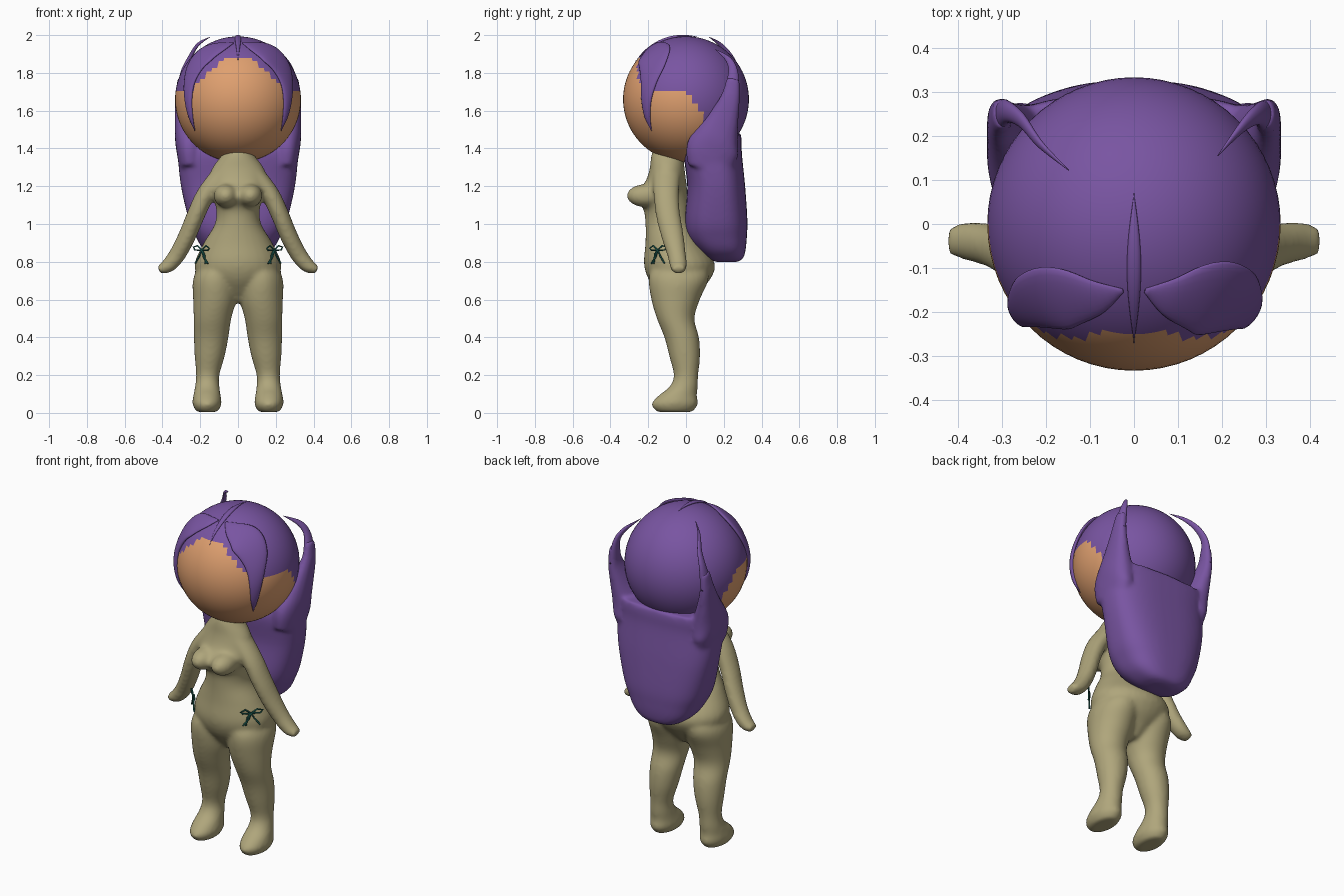
import bpy, bmesh, math
from mathutils import Vector

if "Cube" in bpy.data.objects:
    bpy.data.objects.remove(bpy.data.objects["Cube"])

HEAD, R = Vector((0, 0, 1.66)), 0.333
X = Vector((1, 0, 0))


def mat(name, col):
    m = bpy.data.materials.new(name)
    m.diffuse_color = (*col, 1)
    m.use_nodes = True
    m.node_tree.nodes["Principled BSDF"].inputs["Base Color"].default_value = m.diffuse_color
    return m


SKIN = mat("face_tan", (0.74, 0.35, 0.16))
CLOTH = mat("body_khaki", (0.43, 0.38, 0.2))
HAIR = mat("hair_purple", (0.19, 0.09, 0.36))
GREEN = mat("bow_green", (0.015, 0.13, 0.1))


def spline(rows, n):
    """Catmull-Rom interpolation through rows of numbers."""
    out = []
    for i in range(len(rows) - 1):
        a, b = rows[max(i - 1, 0)], rows[i]
        c, d = rows[i + 1], rows[min(i + 2, len(rows) - 1)]
        for k in range(n):
            t = k / n
            out.append([q + 0.5 * t * (r - p + t * (2 * p - 5 * q + 4 * r - s + t * (3 * (q - r) + s - p)))
                        for p, q, r, s in zip(a, b, c, d)])
    return out + [list(rows[-1])]


def loft(bm, rows, flat=False, radial=False, power=2, seg=28, n=5):
    """Skin a tube over rows of x, y, z, half-width u, half-width v."""
    rows = spline(rows, n)
    pts = [Vector(r[:3]) for r in rows]
    rings = []
    for i, p in enumerate(pts):
        t = (pts[min(i + 1, len(pts) - 1)] - pts[max(i - 1, 0)]).normalized()
        if flat:
            t = Vector((0, 0, 1))
        ref = (p - HEAD) if radial else X
        u = (ref - t * ref.dot(t)).normalized()
        v = t.cross(u)
        ring = []
        for k in range(seg):
            a = 2 * math.pi * k / seg
            c, s = math.cos(a), math.sin(a)
            c = math.copysign(abs(c) ** (2 / power), c) * max(rows[i][3], 0.0008)
            s = math.copysign(abs(s) ** (2 / power), s) * max(rows[i][4], 0.0008)
            ring.append(bm.verts.new(p + u * c + v * s))
        rings.append(ring)
    faces = [bm.faces.new((A[k], A[(k + 1) % seg], B[(k + 1) % seg], B[k]))
             for A, B in zip(rings, rings[1:]) for k in range(seg)]
    faces += [bm.faces.new(rings[0][::-1]), bm.faces.new(rings[-1])]
    bmesh.ops.recalc_face_normals(bm, faces=faces)


def finish(bm, name, *mats):
    me = bpy.data.meshes.new(name)
    for f in bm.faces:
        f.smooth = True
    bm.to_mesh(me)
    bm.free()
    ob = bpy.data.objects.new(name, me)
    bpy.context.collection.objects.link(ob)
    for m in mats:
        me.materials.append(m)
    return ob


def fuse(ob, iterations):
    """Melt overlapping pieces into one soft skin."""
    rm = ob.modifiers.new("fuse", "REMESH")
    rm.mode, rm.voxel_size, rm.use_smooth_shade = "VOXEL", 0.01, True
    sm = ob.modifiers.new("soften", "SMOOTH")
    sm.factor, sm.iterations = 0.5, iterations


def mirrored(rows, s):
    return [(r[0] * s, *r[1:]) for r in rows]


# Head: ball with a stepped hairline chosen per face
bm = bmesh.new()
bmesh.ops.create_uvsphere(bm, u_segments=64, v_segments=48, radius=R)
bmesh.ops.translate(bm, verts=bm.verts, vec=HEAD)
for f in bm.faces:
    c = f.calc_center_median()
    cheek = c.z < 1.7 and c.y < min(0.085, (1.7 - c.z) * 0.8)
    brow = c.y < -0.12 and c.z < 1.875 - max(0, abs(c.x) - 0.08)
    f.material_index = 0 if cheek or brow else 1
finish(bm, "head", SKIN, HAIR)

# Body: torso, legs, arms and bust fused into one smooth skin
bm = bmesh.new()
loft(bm, [(0, -.04, .585, .03, .06), (0, -.04, .64, .1, .11), (0, -.035, .71, .2, .165),
          (0, -.035, .79, .23, .188), (0, -.065, .9, .182, .15), (0, -.095, 1.0, .123, .12),
          (0, -.105, 1.08, .116, .122), (0, -.132, 1.15, .135, .142), (0, -.108, 1.22, .15, .11),
          (0, -.1, 1.29, .14, .093), (0, -.1, 1.36, .09, .085), (0, -.1, 1.42, .045, .065)], flat=True)
LEG = [(.1, -.035, .82, .05, .08), (.113, -.035, .76, .1, .145), (.12, -.04, .7, .119, .158),
       (.123, -.055, .6, .115, .129), (.135, -.055, .5, .1, .1), (.142, -.023, .4, .092, .092),
       (.15, -.007, .3, .08, .082), (.16, 0, .2, .062, .065), (.163, -.012, .14, .065, .075),
       (.164, -.045, .09, .073, .103), (.164, -.06, .045, .077, .124), (.164, -.06, .004, .055, .095)]
ARM = [(.07, -.1, 1.28, .055, .075), (.168, -.105, 1.16, .05, .068), (.222, -.095, 1.05, .048, .065),
       (.268, -.072, .94, .047, .06), (.32, -.05, .84, .045, .05), (.37, -.04, .78, .039, .046),
       (.42, -.038, .758, .022, .034)]
for s in (1, -1):
    loft(bm, mirrored(LEG, s), flat=True)
    loft(bm, mirrored(ARM, s))
    bust = bmesh.ops.create_icosphere(bm, subdivisions=3, radius=1)["verts"]
    for v in bust:
        v.co = Vector((s * .065 + v.co.x * .065, -.215 + v.co.y * .1, 1.15 + v.co.z * .062))
fuse(finish(bm, "body", CLOTH), 16)

# Back hair: broad hanging mass fused with the rising roots of both side locks
HORN = [(.25, .13, 1.3, .06, .12), (.258, .14, 1.39, .068, .14), (.265, .165, 1.47, .07, .115),
        (.285, .2, 1.56, .05, .082), (.303, .235, 1.67, .03, .052), (.298, .25, 1.77, .022, .036)]
bm = bmesh.new()
loft(bm, [(0, .215, .798, .06, .05), (0, .21, .815, .12, .09), (0, .19, .86, .18, .125),
          (0, .167, .93, .222, .155), (0, .16, 1.02, .26, .165), (0, .16, 1.2, .302, .153),
          (0, .143, 1.37, .32, .153), (0, .16, 1.44, .322, .135), (0, .18, 1.48, .315, .11)],
     flat=True, power=2.7, seg=48)
for s in (1, -1):
    loft(bm, mirrored(HORN, s), power=2.3)
fuse(finish(bm, "back_hair", HAIR), 12)

# Side lock tips: curl in over the head, the left one reaching higher
TIPS = {"right": [(.285, .25, 1.8, .016, .026), (.25, .225, 1.87, .01, .016), (.19, .155, 1.925, .001, .001)],
        "left": [(-.289, .255, 1.8, .016, .026), (-.255, .235, 1.88, .011, .018),
                 (-.212, .18, 1.95, .007, .011), (-.148, .122, 1.99, .001, .001)]}
for side, rows in TIPS.items():
    s = 1 if side == "right" else -1
    bm = bmesh.new()
    loft(bm, [(s * .303, .238, 1.68, .027, .046)] + rows)
    finish(bm, side + "_side_lock_tip", HAIR)

# Fringe: two leaf-shaped locks hugging the brow
FRINGE = [(.025, -.15, 1.957, .004, .005), (.09, -.165, 1.935, .012, .05),
          (.165, -.165, 1.895, .016, .085), (.22, -.175, 1.835, .016, .075),
          (.254, -.195, 1.75, .015, .047), (.257, -.205, 1.66, .014, .03),
          (.245, -.2, 1.57, .01, .017), (.225, -.18, 1.495, .001, .001)]


def hug(rows):
    """Push a path onto the head surface."""
    out = []
    for r in rows:
        p = HEAD + (Vector(r[:3]) - HEAD).normalized() * (R + 0.003)
        out.append((*p, *r[3:]))
    return out


for s, side, wide in ((1, "right", 1.12), (-1, "left", 0.95)):
    bm = bmesh.new()
    rows = [(*r[:4], r[4] * wide) for r in mirrored(FRINGE, s)]
    loft(bm, hug(rows), radial=True, seg=20)
    finish(bm, side + "_fringe", HAIR)

# Parting lock: thin blade along the crown
bm = bmesh.new()
blade = []
for k in range(9):
    y = .068 - .335 * k / 8
    w = math.sin(math.pi * k / 8)
    blade.append((0, y, HEAD.z + math.sqrt(R * R - y * y), .008 * w, .016 * w))
loft(bm, hug(blade), radial=True, seg=12, n=3)
finish(bm, "parting_lock", HAIR)

# Hip bows: thin cord loops and tails
CORDS = [[(.192, .862), (.17, .885), (.152, .872), (.16, .862), (.192, .862),
          (.215, .885), (.236, .878), (.228, .862), (.192, .862)],
         [(.192, .862), (.182, .825), (.16, .79)],
         [(.192, .862), (.205, .83), (.226, .792)],
         [(.192, .862), (.178, .84), (.172, .79)]]
for s, side in ((1, "right"), (-1, "left")):
    cu = bpy.data.curves.new(side + "_bow", "CURVE")
    cu.dimensions = "3D"
    cu.bevel_depth, cu.bevel_resolution = 0.0045, 1
    cu.use_fill_caps = True
    for cord in CORDS:
        sp = cu.splines.new("POLY")
        sp.points.add(len(cord) - 1)
        for pt, (x, z) in zip(sp.points, cord):
            pt.co = (s * x, -.192 + (x - .152) * 1.05, z, 1)
    cu.materials.append(GREEN)
    bpy.context.collection.objects.link(bpy.data.objects.new(side + "_bow", cu))
